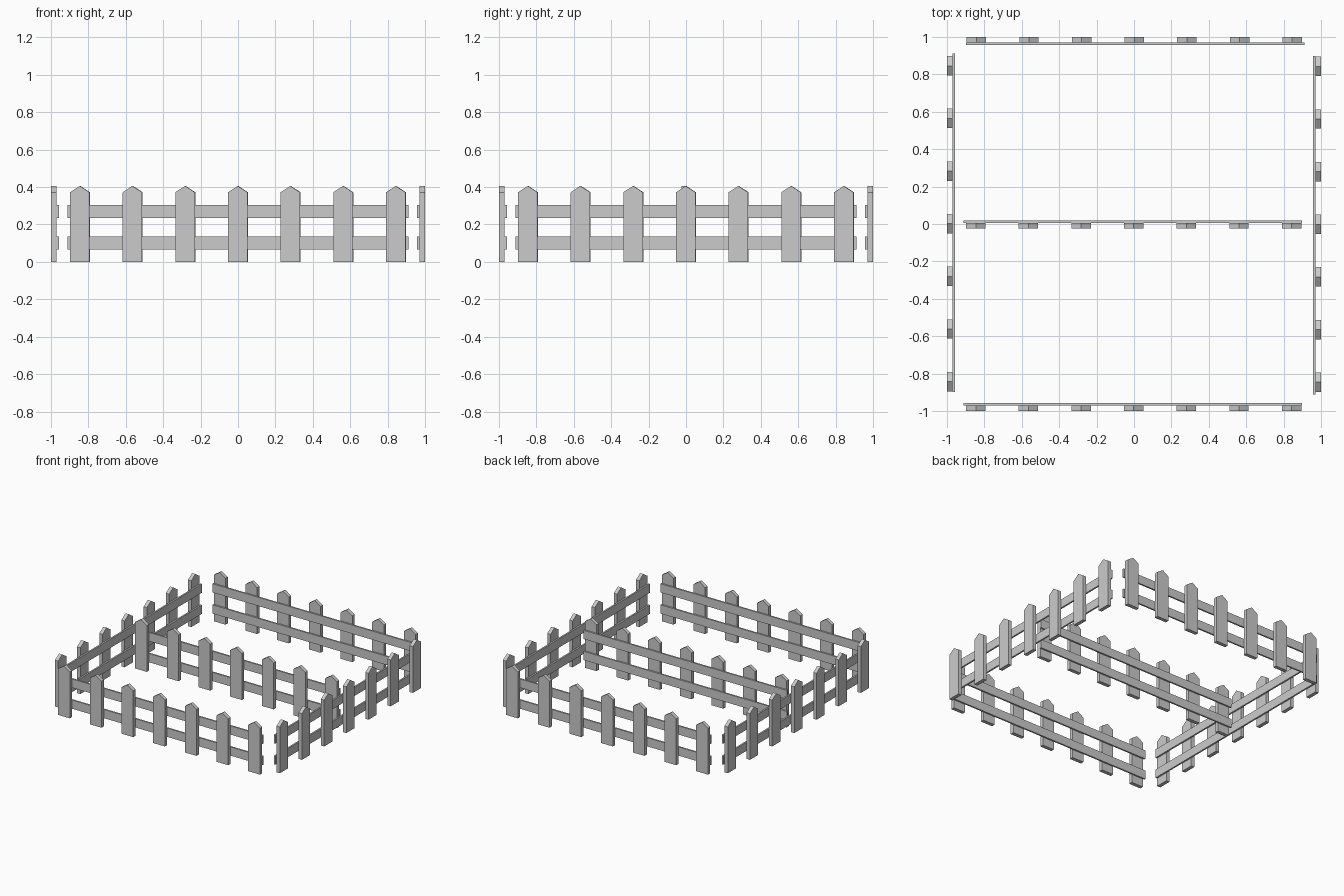
import bpy, bmesh
from math import pi
from mathutils import Matrix

if "Cube" in bpy.data.objects:
    bpy.data.objects.remove(bpy.data.objects["Cube"])

PICKET_T, RAIL_T = 0.029, 0.013


def extruded(name, profile, y0, y1):
    """Mesh from an x/z outline extruded along y."""
    bm = bmesh.new()
    face = bm.faces.new([bm.verts.new((x, y0, z)) for x, z in profile])
    ext = bmesh.ops.extrude_face_region(bm, geom=[face])
    verts = [v for v in ext["geom"] if isinstance(v, bmesh.types.BMVert)]
    bmesh.ops.translate(bm, verts=verts, vec=(0, y1 - y0, 0))
    bmesh.ops.recalc_face_normals(bm, faces=bm.faces)
    mesh = bpy.data.meshes.new(name)
    bm.to_mesh(mesh)
    bm.free()
    return mesh


# Shared part shapes: pointed picket and flat rail
w = 0.052
picket = extruded("picket", [(-w, 0), (w, 0), (w, 0.372), (0, 0.406), (-w, 0.372)],
                  0, PICKET_T)
rail = extruded("rail", [(-0.912, -0.035), (0.899, -0.035), (0.899, 0.035), (-0.912, 0.035)],
                PICKET_T, PICKET_T + RAIL_T)


def place(name, mesh, matrix):
    ob = bpy.data.objects.new(name, mesh)
    bpy.context.collection.objects.link(ob)
    ob.matrix_world = matrix


def fence(side, y, angle):
    """Seven pickets on two rails, set at y and turned about the centre."""
    turn = Matrix.Rotation(angle, 4, 'Z')
    for i in range(7):
        place(f"{side}_picket_{i + 1}", picket,
              turn @ Matrix.Translation((-0.846 + i * 0.2815, y, 0)))
    for level, z in (("lower", 0.101), ("upper", 0.27)):
        place(f"{side}_{level}_rail", rail, turn @ Matrix.Translation((0, y, z)))


# Four outer fences and one dividing fence
for side, y, angle in (("front", -1, 0), ("right", -1, pi / 2), ("back", -1, pi),
                       ("left", -1, -pi / 2), ("middle", -0.023, 0)):
    fence(side, y, angle)
